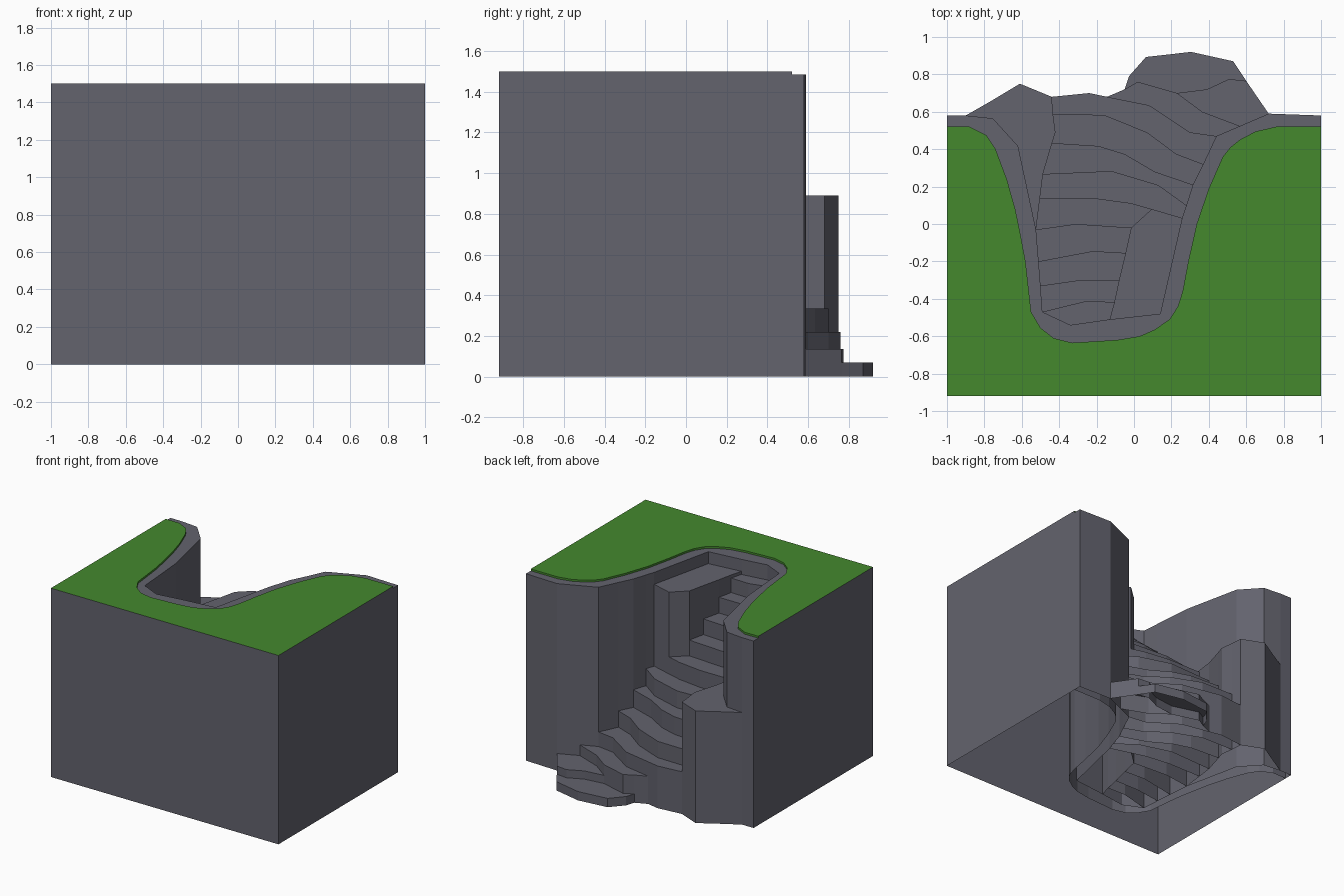
import bpy
import bmesh

if "Cube" in bpy.data.objects:
    bpy.data.objects.remove(bpy.data.objects["Cube"])

GRASS_Z, RIM_Z = 1.5, 1.485

# Curved edge of the grass, left to right
curve = [(-1, .52), (-.88, .52), (-.79, .475), (-.74, .40), (-.68, .24), (-.635, .08),
         (-.61, -.04), (-.58, -.2), (-.55, -.47), (-.50, -.555), (-.43, -.61),
         (-.33, -.635), (-.09, -.62), (.03, -.60), (.11, -.565), (.19, -.51),
         (.235, -.44), (.26, -.36), (.29, -.2), (.335, 0), (.40, .19), (.475, .36),
         (.515, .41), (.565, .45), (.65, .495), (.76, .52), (1, .52)]

# Front edges of the steps, left to right, from the third step upwards
lines = [
    [(-.144, .68), (-.05, .72), (.02, .76), (.23, .70), (.365, .60), (.566, .524)],
    [(-.44, .68), (-.24, .70), (-.144, .68), (.08, .635), (.30, .49), (.44, .47)],
    [(-.433, .588), (-.16, .583), (.07, .49), (.225, .375), (.37, .32)],
    [(-.438, .433), (-.19, .417), (-.05, .374), (.11, .28), (.315, .21)],
    [(-.487, .267), (-.12, .283), (.13, .208), (.28, .10)],
    [(-.503, .139), (-.22, .139), (-.02, .112), (.095, .08), (.257, .032)],
    [(-.524, -.03), (-.31, 0), (-.015, -.02)],
    [(-.51, -.20), (-.22, -.145), (-.045, -.155)],
    [(-.50, -.33), (-.29, -.30), (-.08, -.30)],
    [(-.49, -.47), (-.26, -.413), (-.105, -.417)],
]
heights = [.22, .335, .465, .605, .74, .875, 1.0, 1.125, 1.25, 1.365]
back_wall = [(-.34, -.54), (-.13, -.51)]
platform_corner = (.14, -.48)
foot_right = (.72, .59)
ledge_bend = (-.42, .49)
ledge_back = [(-.90, .58), (-.755, .565), (-.62, .417)]

# Each cell is (object name, height, outline)
cells = [("grass", GRASS_Z, [(-1, -.92), (1, -.92)] + curve[::-1])]

# Rock rim between the grass and the stairwell
inner = ([(-1, .58)] + ledge_back + [l[0] for l in lines[6:]] + back_wall
         + [platform_corner] + [l[-1] for l in lines[5::-1]] + [foot_right, (1, .58)])
cells.append(("cliff_rim", RIM_Z, inner + curve[::-1]))

# Rock ledge on the left of the stairs
cells.append(("side_ledge", .89, ledge_back[:1] + [(-.76, .66), (-.61, .75)]
              + [lines[1][0], lines[2][0], ledge_bend] + [l[0] for l in lines[3:7]]
              + ledge_back[:0:-1]))

# Two broad steps at the foot
split = [(.23, .70), (.39, .72), (.508, .775), (.60, .765)]
cells.append(("stairs", .07, [(-.05, .72), (-.027, .79), (.064, .893), (.305, .92),
                              (.53, .87)] + split[::-1] + [(.02, .76)]))
cells.append(("stairs", .135, split + [foot_right, lines[0][5], lines[0][4]]))

# Regular steps, each reaching back to the front edge of the next one
for i, z in enumerate(heights):
    front = lines[i]
    back = lines[i + 1][::-1] if i + 1 < len(lines) else back_wall[::-1]
    if i == 0:
        back = back[:-2]              # this step only fills the right half
    elif i == 2:
        back = back + [ledge_bend]    # follows the bend of the ledge
    elif i == 5:
        front = front[:-1]            # stops at the platform
    cells.append(("stairs", z, front + back))

# Raised platform beside the upper steps
cells.append(("platform", 1.39, [platform_corner, lines[5][4], lines[5][3]]
              + [l[-1] for l in lines[6:]] + [back_wall[1]]))


def counter_clockwise(pts):
    area = sum(a[0] * b[1] - b[0] * a[1] for a, b in zip(pts, pts[1:] + pts[:1]))
    return pts if area > 0 else pts[::-1]


cells = [(name, z, counter_clockwise(pts)) for name, z, pts in cells]
edge_height = {(a, b): z for _, z, p in cells for a, b in zip(p, p[1:] + p[:1])}
parts = {}


def add_face(name, coords):
    if name not in parts:
        parts[name] = bmesh.new()
    bm = parts[name]
    bm.faces.new([bm.verts.new(c) for c in coords])


def add_wall(name, a, b, low, high):
    add_face(name, [(*a, low), (*b, low), (*b, high), (*a, high)])


# Flat tops with walls to the ground, open underneath like the block itself
for name, z, pts in cells:
    add_face(name, [(x, y, z) for x, y in pts])
    for a, b in zip(pts, pts[1:] + pts[:1]):
        neighbour = edge_height.get((b, a))
        if name == "grass":
            if neighbour is None:
                add_wall("cliff_walls", a, b, 0, z)
            else:
                add_wall("grass", a, b, RIM_Z, z)
                add_wall("cliff_walls", a, b, 0, RIM_Z)
        elif neighbour is None or neighbour < z:
            add_wall(name, a, b, 0, z)


def material(name, color):
    mat = bpy.data.materials.new(name)
    mat.diffuse_color = (*color, 1)
    mat.use_nodes = True
    mat.node_tree.nodes["Principled BSDF"].inputs["Base Color"].default_value = mat.diffuse_color
    return mat


green = material("grass_green", (.058, .25, .027))
rock = material("rock_grey", (.125, .125, .155))

for name, bm in parts.items():
    bmesh.ops.remove_doubles(bm, verts=bm.verts, dist=.0005)
    mesh = bpy.data.meshes.new(name)
    bm.to_mesh(mesh)
    bm.free()
    mesh.materials.append(green if name == "grass" else rock)
    bpy.context.collection.objects.link(bpy.data.objects.new(name, mesh))
